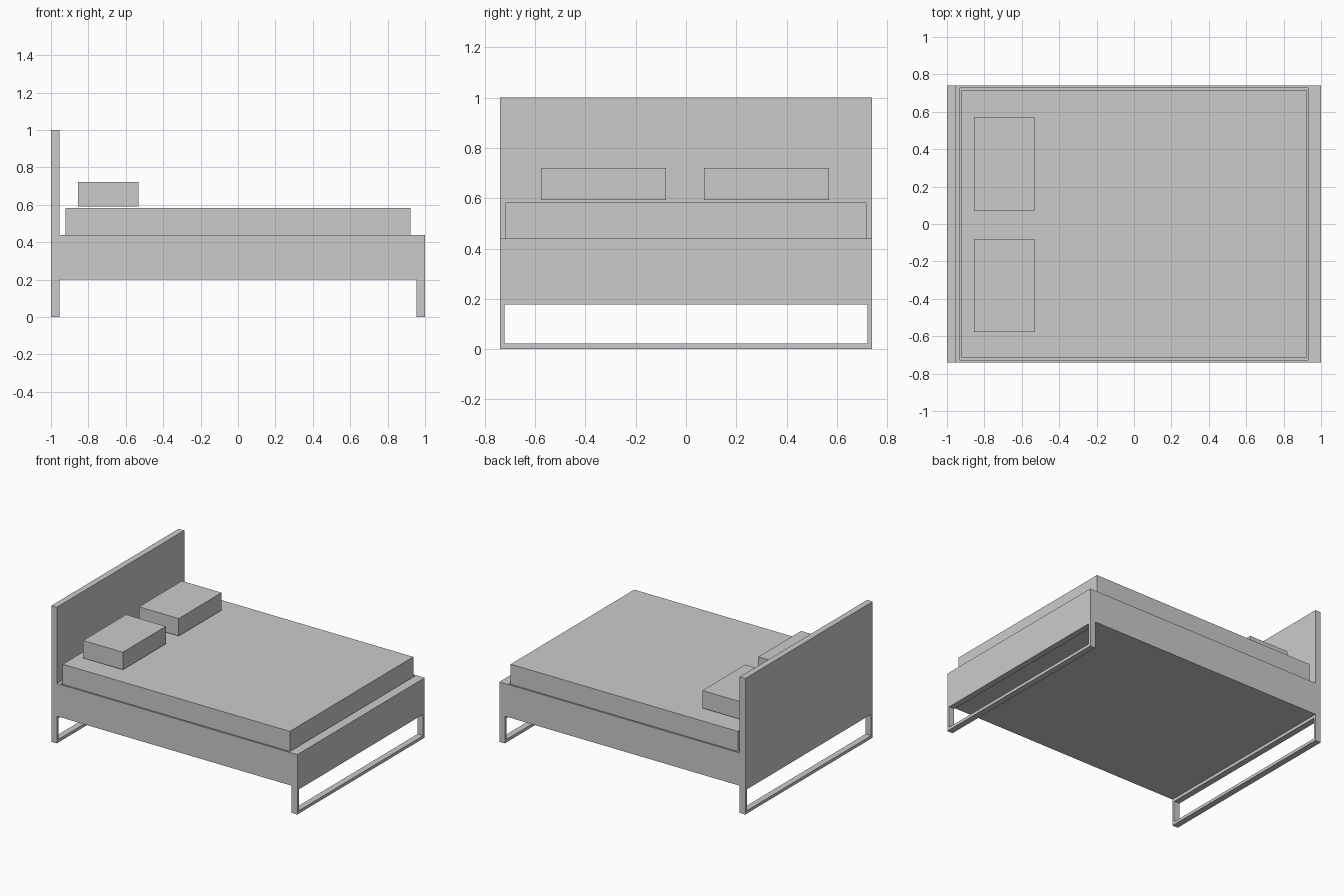
import bpy, bmesh

if "Cube" in bpy.data.objects:
    bpy.data.objects.remove(bpy.data.objects["Cube"])


def add_object(name, bm):
    bmesh.ops.recalc_face_normals(bm, faces=bm.faces)
    mesh = bpy.data.meshes.new(name)
    bm.to_mesh(mesh)
    bm.free()
    obj = bpy.data.objects.new(name, mesh)
    bpy.context.collection.objects.link(obj)
    return obj


def loop(bm, points):
    return [bm.verts.new(p) for p in points]


def rect_xy(x0, x1, y0, y1, z):
    return [(x0, y0, z), (x1, y0, z), (x1, y1, z), (x0, y1, z)]


def rect_yz(x, y, z0, z1):
    return [(x, -y, z0), (x, y, z0), (x, y, z1), (x, -y, z1)]


def bridge(bm, a, b):
    for i in range(4):
        j = (i + 1) % 4
        bm.faces.new((a[i], a[j], b[j], b[i]))


def box(name, x0, x1, y0, y1, z0, z1):
    bm = bmesh.new()
    low = loop(bm, rect_xy(x0, x1, y0, y1, z0))
    high = loop(bm, rect_xy(x0, x1, y0, y1, z1))
    bridge(bm, low, high)
    bm.faces.new(low)
    bm.faces.new(high)
    return add_object(name, bm)


def leg_frame(name, x0, x1):
    # Rectangular loop with an open middle
    bm = bmesh.new()
    rings = [loop(bm, rect_yz(x, y, z0, z1)) for x, y, z0, z1 in (
        (x0, 0.74, 0, 0.2), (x1, 0.74, 0, 0.2),
        (x1, 0.722, 0.022, 0.178), (x0, 0.722, 0.022, 0.178))]
    for i in range(4):
        bridge(bm, rings[i], rings[(i + 1) % 4])
    return add_object(name, bm)


# Bed frame: a tray with a shallow recess for the mattress
bm = bmesh.new()
rings = [loop(bm, rect_xy(*r)) for r in (
    (-0.955, 1, -0.74, 0.74, 0.2), (-0.955, 1, -0.74, 0.74, 0.44),
    (-0.93, 0.93, -0.727, 0.727, 0.44), (-0.93, 0.93, -0.727, 0.727, 0.36))]
for a, b in zip(rings, rings[1:]):
    bridge(bm, a, b)
bm.faces.new(rings[0])
bm.faces.new(rings[-1])
add_object("bed_frame", bm)

# Headboard and leg loops
box("headboard", -1, -0.955, -0.74, 0.74, 0.2, 1.0)
leg_frame("head_leg_frame", -1, -0.955)
leg_frame("foot_leg_frame", 0.955, 1)

# Mattress and pillows
box("mattress", -0.923, 0.923, -0.717, 0.717, 0.36, 0.582)
for name, y in (("right_pillow", -0.577), ("left_pillow", 0.071)):
    box(name, -0.855, -0.532, y, y + 0.498, 0.592, 0.721)
